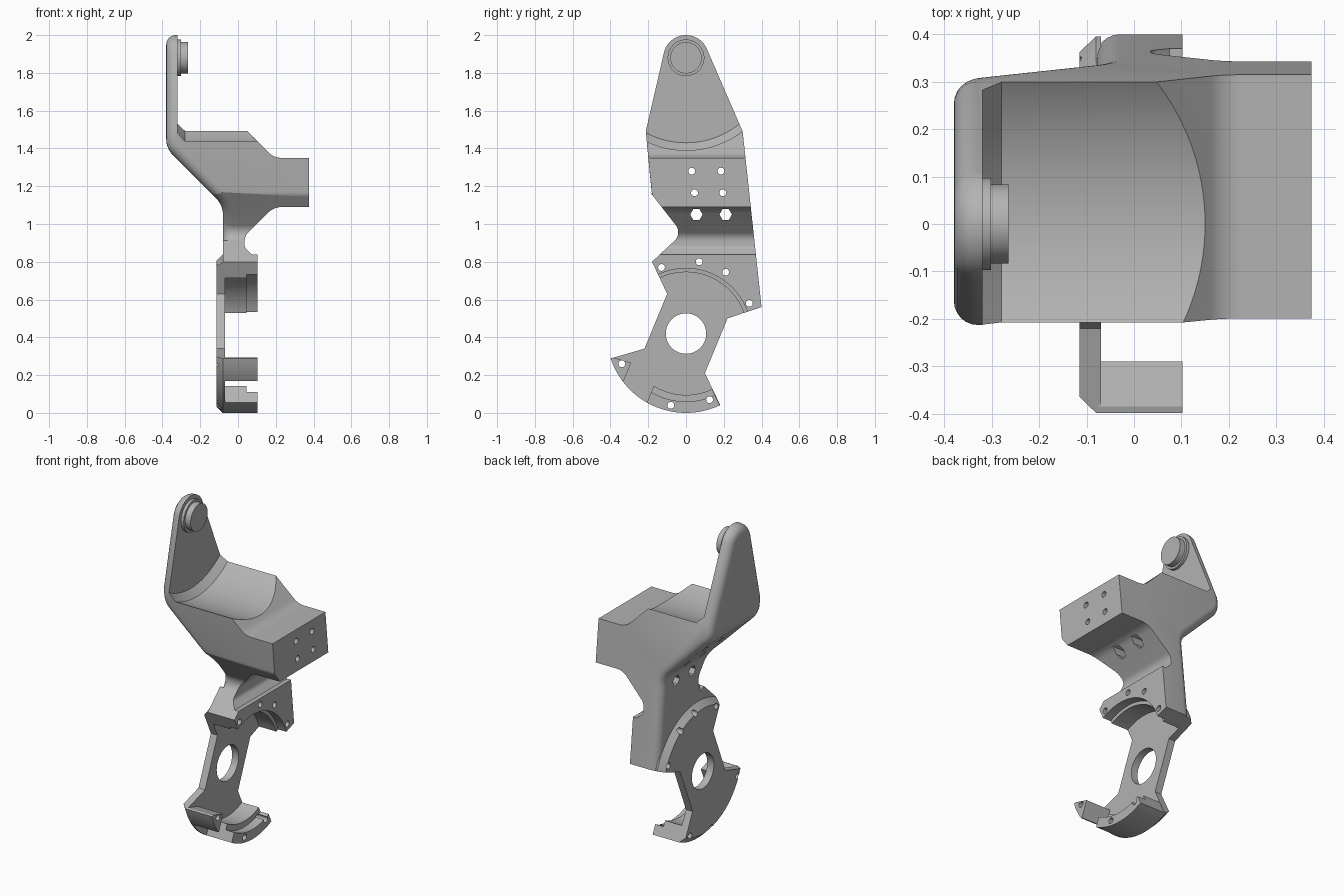
import bpy, bmesh
from math import sin, cos, pi, radians
from mathutils import Vector

if "Cube" in bpy.data.objects:
    bpy.data.objects.remove(bpy.data.objects["Cube"])

grey = bpy.data.materials.new("plain grey")
grey.use_nodes = True
grey.diffuse_color = (0.45, 0.45, 0.45, 1)
grey.node_tree.nodes["Principled BSDF"].inputs["Base Color"].default_value = grey.diffuse_color


def finish(name, bm):
    bmesh.ops.recalc_face_normals(bm, faces=bm.faces)
    mesh = bpy.data.meshes.new(name)
    bm.to_mesh(mesh)
    bm.free()
    mesh.materials.append(grey)
    ob = bpy.data.objects.new(name, mesh)
    bpy.context.collection.objects.link(ob)
    return ob


def rounded(points, steps=8):
    """Outline with filleted corners; each point is (a, b) or (a, b, radius)."""
    out = []
    for i, p in enumerate(points):
        c = Vector(p[:2])
        if len(p) == 2:
            out.append(c)
            continue
        u = (Vector(points[i - 1][:2]) - c).normalized()
        v = (Vector(points[(i + 1) % len(points)][:2]) - c).normalized()
        half = u.angle(v) / 2
        mid = c + (u + v).normalized() * (p[2] / sin(half))
        a = c + u * (p[2] * cos(half) / sin(half)) - mid
        b = c + v * (p[2] * cos(half) / sin(half)) - mid
        for k in range(steps + 1):
            out.append(mid + (a * (1 - k / steps) + b * (k / steps)).normalized() * p[2])
    return out


def prism(name, outline, axis, lo, hi):
    """Extrude a (y, z) outline along x, or an (x, z) outline along y."""
    place = (lambda p, t: (t, p[0], p[1])) if axis == "x" else (lambda p, t: (p[0], t, p[1]))
    bm = bmesh.new()
    base = bm.faces.new([bm.verts.new(place(p, lo)) for p in outline])
    new = bmesh.ops.extrude_face_region(bm, geom=[base])["geom"]
    shift = Vector(place((0, 0), hi - lo))
    bmesh.ops.translate(bm, vec=shift, verts=[v for v in new if isinstance(v, bmesh.types.BMVert)])
    return finish(name, bm)


def lathe(name, profile, y, z, sides=96):
    """Turn an (x, radius) profile around an axis along x."""
    bm = bmesh.new()
    rings = [[bm.verts.new((x, y + r * cos(2 * pi * k / sides), z + r * sin(2 * pi * k / sides)))
              for k in range(sides)] for x, r in profile]
    bm.faces.new(rings[0])
    bm.faces.new(rings[-1])
    for a, b in zip(rings, rings[1:]):
        for k in range(sides):
            n = (k + 1) % sides
            bm.faces.new((a[k], a[n], b[n], b[k]))
    return finish(name, bm)


def combine(ob, tool, mode):
    mod = ob.modifiers.new(mode, "BOOLEAN")
    mod.operation = mode
    mod.solver = "EXACT"
    mod.object = tool
    bpy.context.view_layer.objects.active = ob
    bpy.ops.object.modifier_apply(modifier=mod.name)
    bpy.data.objects.remove(tool)


def drill(ob, spots, radius, sides=24, lo=-1, hi=1):
    for y, z in spots:
        combine(ob, lathe("drill", [(lo, radius), (hi, radius)], y, z, sides), "DIFFERENCE")


PIN_Z, HUB_Z, RIM = 1.88, 0.42, 0.42

# Bracket: front outline crossed with side outline
front = rounded([(-0.38, 2.1), (-0.25, 2.1), (-0.25, 1.6), (-0.06, 1.6), (0.19, 1.35, 0.1),
                 (0.375, 1.35), (0.375, 1.09), (0.19, 1.09, 0.1), (0.035, 0.935, 0.06),
                 (0.035, 0.875, 0.035), (0.075, 0.838), (0.102, 0.838), (0.102, 0.4),
                 (-0.08, 0.4), (-0.08, 1.1, 0.12), (-0.38, 1.4, 0.12)])
cap = [(0.12 * cos(radians(a)), PIN_Z + 0.12 * sin(radians(a))) for a in range(23, 169, 5)]
side = rounded([(0.30, 1.49), (0.40, 0.56), (0.22, 0.50), (0.1, 0.5), (-0.05, 0.52), (-0.10, 0.63),
                (-0.18, 0.80), (-0.02, 0.95, 0.06), (-0.18, 1.155, 0.05), (-0.213, 1.49)] + cap[::-1])
bracket = prism("bracket", front, "y", -0.6, 0.6)
combine(bracket, prism("side_cut", side, "x", -0.6, 0.6), "INTERSECT")

# Soft outer edge along the arm and neck
bm = bmesh.new()
bm.from_mesh(bracket.data)
bm.normal_update()
soft = []
for e in bm.edges:
    if len(e.link_faces) == 2:
        nx = sorted(f.normal.x for f in e.link_faces)
        low = min(v.co.z for v in e.verts)
        limit = 0.5 if e.verts[0].co.y > 0.2 else 0.86
        if nx[0] < -0.5 and abs(nx[1]) < 0.1 and low > limit:
            soft.append(e)
bmesh.ops.bevel(bm, geom=soft, offset=0.05, segments=6, profile=0.5, affect="EDGES", clamp_overlap=False)
bm.to_mesh(bracket.data)
bm.free()

# Round cradle with a sloped shoulder, then the hollow around the hub
combine(bracket, lathe("cradle_cut", [(-0.32, 0.45), (-0.28, 0.49), (1, 0.49)], 0, PIN_Z, 128), "DIFFERENCE")
combine(bracket, lathe("hub_cut", [(-0.2, 0.325), (0.045, 0.325), (0.046, 0.345), (1, 0.345)], 0, HUB_Z),
        "DIFFERENCE")
drill(bracket, [(0.03, 1.28), (0.185, 1.28), (0.045, 1.165), (0.195, 1.165)], 0.018)
drill(bracket, [(0.055, 1.05), (0.21, 1.05)], 0.033, 6)
upper_bolts = [(0.07, 0.80), (0.21, 0.745), (-0.13, 0.77), (0.335, 0.58)]
drill(bracket, upper_bolts, 0.018)

# Pin on the arm
pin = lathe("arm_pin", [(-0.325, 0.097), (-0.302, 0.097), (-0.302, 0.083), (-0.265, 0.083)], 0, PIN_Z)

# Hub plate with chamfered rim
plate = lathe("hub_plate", [(-0.115, 0.385), (-0.08, RIM), (-0.07, RIM)], 0, HUB_Z, 128)
waist = [(-0.24, 0.93), (-0.10, 0.63), (-0.22, 0.34), (-0.45, 0.273), (-0.45, -0.1), (0.25, -0.1),
         (0.10, 0.21), (0.22, 0.50), (0.45, 0.579), (0.35, 0.93)]
combine(plate, prism("waist_cut", waist, "x", -0.5, 0.5), "INTERSECT")
lower_bolts = [(-0.34, 0.26), (-0.08, 0.04), (0.125, 0.07)]
drill(plate, [(0, HUB_Z)], 0.107, 64)
drill(plate, upper_bolts + lower_bolts, 0.018)

# Lower rim wall and boss
walls = {
    "lower_wall": [(-0.25, -0.05), (-0.17, 0.143), (0.13, 0.143), (0.222, -0.05)],
    "lower_boss": [(-0.45, 0.275), (-0.385, 0.293), (-0.29, 0.265), (-0.33, 0.17), (-0.45, 0.17)],
}
parts = [bracket, pin, plate]
for name, outline in walls.items():
    wall = lathe(name, [(-0.075, RIM), (0.102, RIM)], 0, HUB_Z, 128)
    combine(wall, prism("wall_cut", outline, "x", -0.5, 0.5), "INTERSECT")
    if name == "lower_wall":
        combine(wall, lathe("inner_cut", [(-0.2, 0.325), (0.045, 0.325), (0.046, 0.36), (1, 0.36)], 0, HUB_Z),
                "DIFFERENCE")
    drill(wall, lower_bolts, 0.018)
    parts.append(wall)

bpy.ops.object.select_all(action="DESELECT")
for ob in parts:
    ob.select_set(True)
bpy.context.view_layer.objects.active = bracket
bpy.ops.object.shade_smooth_by_angle(angle=radians(30))
